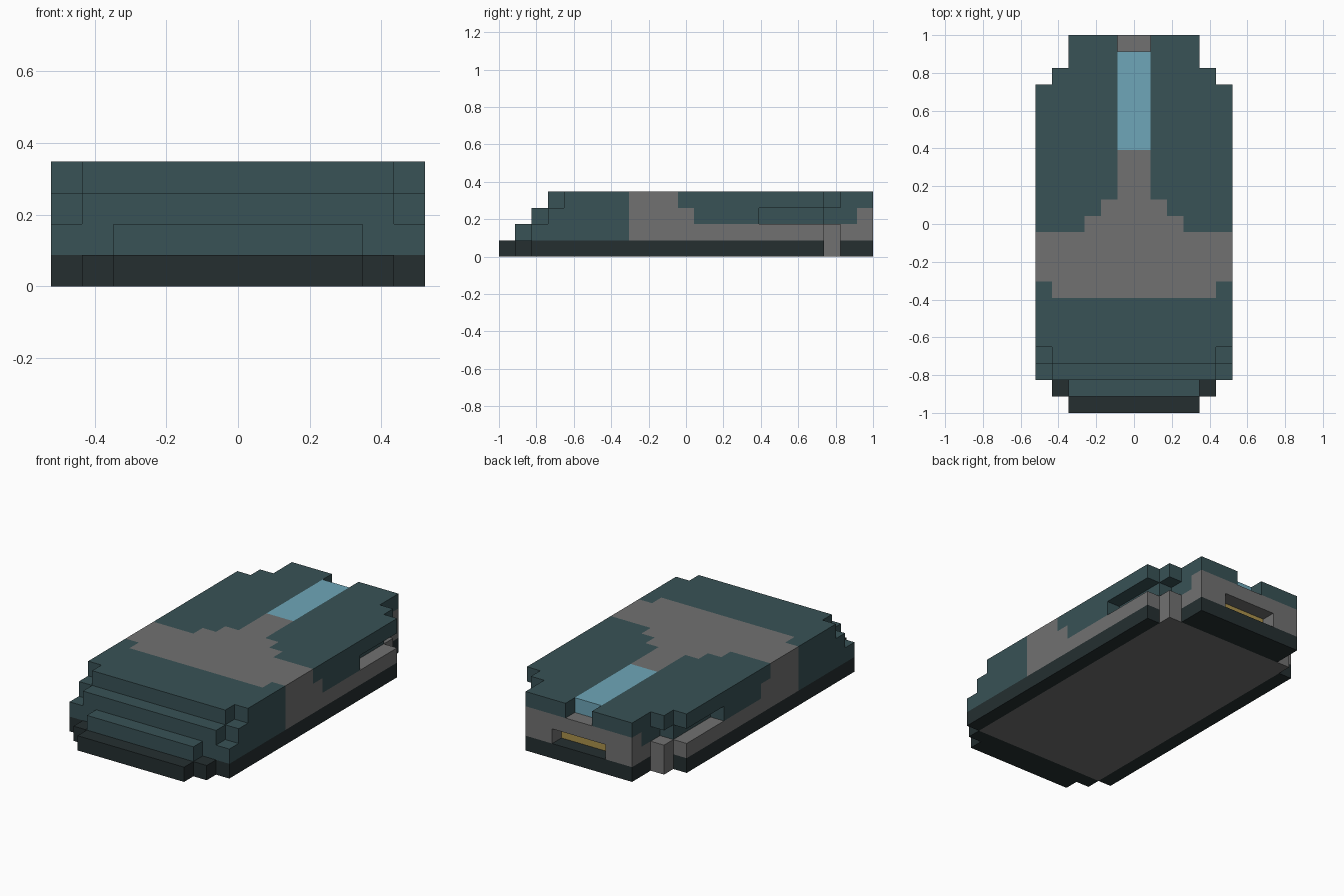
import bpy
import bmesh

if "Cube" in bpy.data.objects:
    bpy.data.objects.remove(bpy.data.objects["Cube"])

U = 2 / 23  # one block; the model is 12 x 23 x 4 blocks
LENGTH, HALF, LAYERS = 23, 6, 4


def material(name, r, g, b):
    m = bpy.data.materials.new(name)
    m.diffuse_color = (r, g, b, 1)
    m.use_nodes = True
    m.node_tree.nodes["Principled BSDF"].inputs["Base Color"].default_value = m.diffuse_color
    return m


MATS = {
    "base_rim": material("dark slate", 0.018, 0.028, 0.030),
    "outer_shell": material("slate teal", 0.040, 0.084, 0.093),
    "inner_frame": material("mid grey", 0.165, 0.165, 0.165),
    "top_strip": material("light blue", 0.156, 0.381, 0.479),
    "rear_port": material("dull gold", 0.413, 0.287, 0.072),
}


def is_solid(x, y, z):
    """Stepped outline with its carved recesses; x counts out from the middle."""
    # front steps back with height and at the corners
    corner = max(0, x - 3) if z == 0 else int(x > min(z + 2, 4))
    back = LENGTH - max(0, min(x - 2, 3)) if x > 3 else LENGTH
    if not z + corner <= y < back:
        return False
    last = y == LENGTH - 1
    top_notch = z == 3 and last and x < 1
    port_slot = z == 1 and last and x < 2
    side_recess = z == 2 and 16 <= y <= 20 and x == (4 if y == 20 else 5)
    return not (top_notch or port_slot or side_recess)


def frame_on_top(x, y):
    """Grey cross band with a neck that narrows in steps."""
    if y < 8:
        return y == 7 and x < 5
    if y < 11:
        return True
    return y < 16 and x < max(1, 14 - y)


def part_at(x, y, z):
    if z == 0:   # grey underside inside a dark rim
        return "inner_frame" if x < 5 and 2 <= y < 21 else "base_rim"
    if z == 1:   # rear port, side rails
        if x < 2 and y == 21:
            return "rear_port"
        return "inner_frame" if y >= 8 else "outer_shell"
    if z == 2:   # side band and rear plate
        return "inner_frame" if 8 <= y < 12 or y == 22 else "outer_shell"
    if x < 1 and y >= 16:
        return "top_strip"
    return "inner_frame" if frame_on_top(x, y) else "outer_shell"


# fill one half and mirror it
grid = {}
for x in range(HALF):
    for y in range(LENGTH):
        for z in range(LAYERS):
            if is_solid(x, y, z):
                grid[x, y, z] = grid[-1 - x, y, z] = part_at(x, y, z)


def build(part):
    """Skin every block side of this part that faces open air."""
    bm = bmesh.new()
    verts = {}

    def vert(p):
        if p not in verts:
            verts[p] = bm.verts.new((p[0] * U, p[1] * U - 1, p[2] * U))
        return verts[p]

    for cell, owner in grid.items():
        if owner != part:
            continue
        for axis in range(3):
            a, b = (axis + 1) % 3, (axis + 2) % 3
            for side in (0, 1):
                near = list(cell)
                near[axis] += 2 * side - 1
                if tuple(near) in grid:
                    continue
                ring = []
                for da, db in ((0, 0), (1, 0), (1, 1), (0, 1)):
                    p = list(cell)
                    p[axis] += side
                    p[a] += da
                    p[b] += db
                    ring.append(vert(tuple(p)))
                bm.faces.new(ring if side else ring[::-1])
    mesh = bpy.data.meshes.new(part)
    bm.to_mesh(mesh)
    bm.free()
    mesh.materials.append(MATS[part])
    bpy.context.collection.objects.link(bpy.data.objects.new(part, mesh))


for part in MATS:
    build(part)
